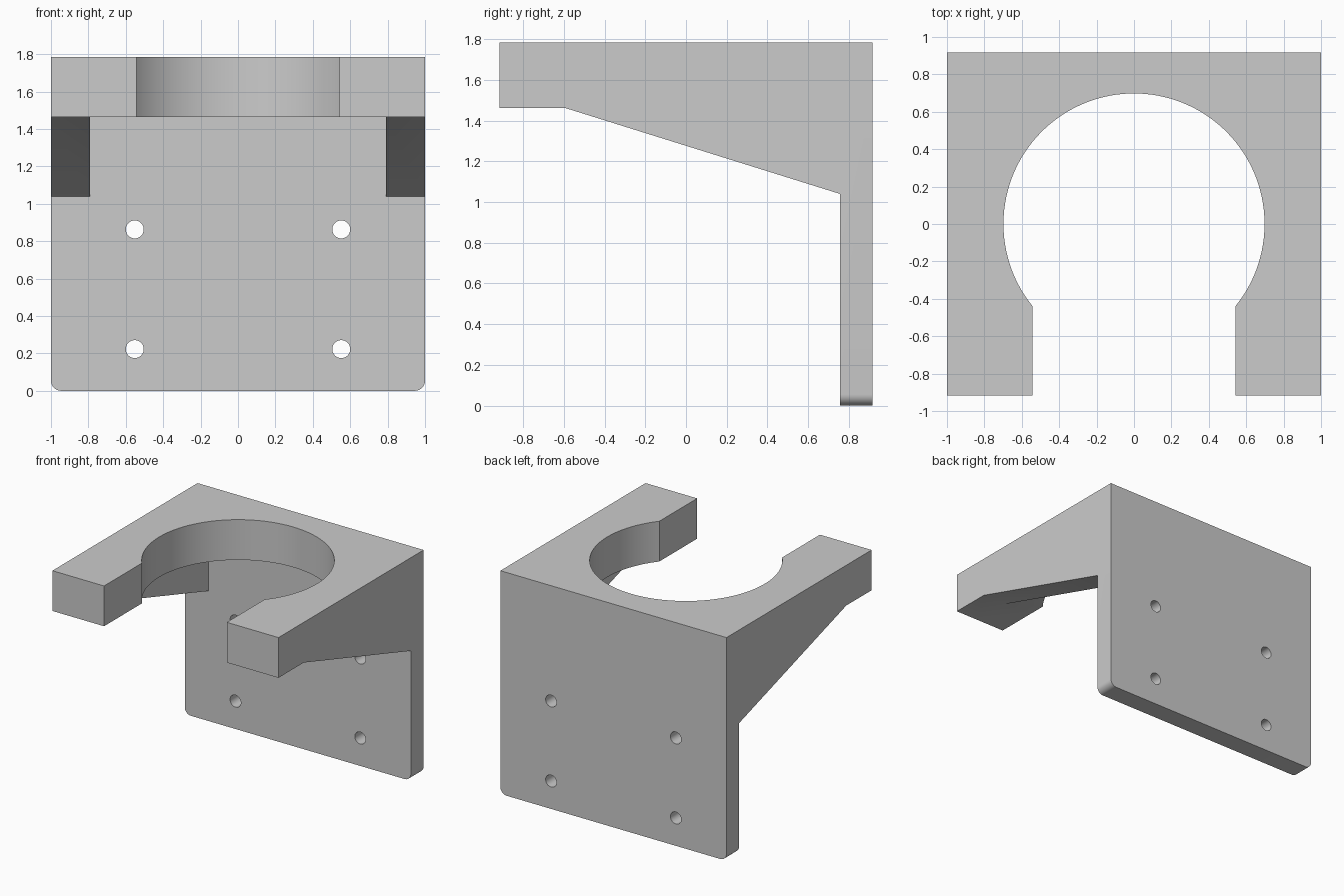
import bpy, bmesh, math
from mathutils import Vector

if "Cube" in bpy.data.objects:
    bpy.data.objects.remove(bpy.data.objects["Cube"])

HALF_Y, TOP, SHELF = 0.917, 1.785, 1.463      # half depth, total height, shelf underside
PLATE_Y, RIB_X = 0.756, 0.79                  # back plate front face, rib inner face
HOLE_R, SLOT_X = 0.698, 0.543                 # clamp hole radius, slot half width


def prism(name, points, depth):
    """Solid made by sweeping a planar outline along a vector."""
    bm = bmesh.new()
    face = bm.faces.new([bm.verts.new(p) for p in points])
    ext = bmesh.ops.extrude_face_region(bm, geom=[face])
    verts = [g for g in ext["geom"] if isinstance(g, bmesh.types.BMVert)]
    bmesh.ops.translate(bm, verts=verts, vec=Vector(depth))
    bmesh.ops.recalc_face_normals(bm, faces=bm.faces)
    mesh = bpy.data.meshes.new(name)
    bm.to_mesh(mesh)
    bm.free()
    obj = bpy.data.objects.new(name, mesh)
    bpy.context.collection.objects.link(obj)
    return obj


def arc(cx, cy, r, a0, a1, n):
    return [(cx + r * math.cos(a0 + (a1 - a0) * i / n),
             cy + r * math.sin(a0 + (a1 - a0) * i / n)) for i in range(n + 1)]


def cut(target, cutter):
    cutter.hide_render = True
    mod = target.modifiers.new("cut", 'BOOLEAN')
    mod.operation, mod.solver, mod.object = 'DIFFERENCE', 'EXACT', cutter
    bpy.context.view_layer.objects.active = target
    bpy.ops.object.modifier_apply(modifier=mod.name)
    bpy.data.objects.remove(cutter)


# Bracket body: side profile swept across the width
side = [(-HALF_Y, TOP), (-HALF_Y, SHELF), (-0.597, SHELF), (PLATE_Y, 1.04),
        (PLATE_Y, 0), (HALF_Y, 0), (HALF_Y, TOP)]
bracket = prism("bracket", [(-1, y, z) for y, z in side], (2, 0, 0))

# Rounded lower corners of the back plate
bm = bmesh.new()
bm.from_mesh(bracket.data)
corners = [e for e in bm.edges if all(v.co.z < 1e-4 for v in e.verts)
           and abs(e.verts[0].co.x - e.verts[1].co.x) < 1e-4]
bmesh.ops.bevel(bm, geom=corners, offset=0.055, segments=8, profile=0.5, affect='EDGES')
bm.to_mesh(bracket.data)
bm.free()

# Space between the two side ribs
pocket = [(-1.2, SHELF), (-1.2, 0.7), (PLATE_Y, 0.7), (PLATE_Y, SHELF)]
cut(bracket, prism("rib_gap_cutter", [(-RIB_X, y, z) for y, z in pocket], (2 * RIB_X, 0, 0)))

# Round clamp opening with a straight slot to the front
a = math.asin(SLOT_X / HOLE_R)
keyhole = arc(0, 0, HOLE_R, a - math.pi / 2, 1.5 * math.pi - a, 96)
keyhole += [(-SLOT_X, -1.2), (SLOT_X, -1.2)]
cut(bracket, prism("opening_cutter", [(x, y, 1.3) for x, y in keyhole], (0, 0, 1)))

# Four screw holes in the back plate
for x in (-0.552, 0.552):
    for z in (0.223, 0.863):
        ring = arc(x, z, 0.048, 0, 2 * math.pi, 32)[:-1]
        cut(bracket, prism("screw_hole_cutter", [(px, 0.6, pz) for px, pz in ring], (0, 0.5, 0)))

bpy.ops.object.select_all(action='DESELECT')
bracket.select_set(True)
bpy.context.view_layer.objects.active = bracket
bpy.ops.object.shade_smooth_by_angle(angle=math.radians(25))
